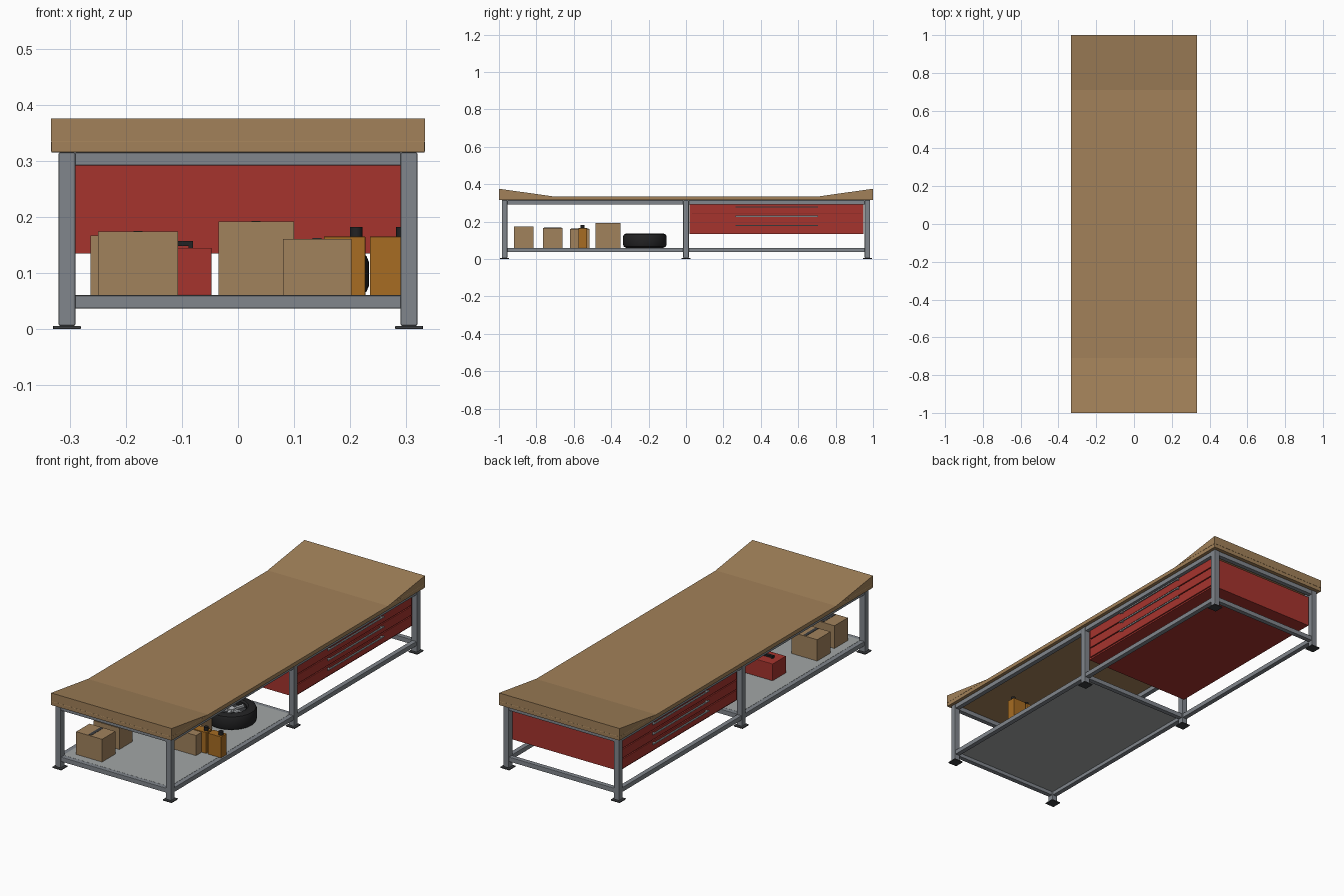
import bpy, bmesh, math
from mathutils import Vector

if "Cube" in bpy.data.objects:
    bpy.data.objects.remove(bpy.data.objects["Cube"])


def mat(name, r, g, b):
    m = bpy.data.materials.new(name)
    m.diffuse_color = (r, g, b, 1)
    m.use_nodes = True
    m.node_tree.nodes["Principled BSDF"].inputs["Base Color"].default_value = m.diffuse_color
    return m


WOOD = mat("wood", .36, .22, .10)
CARD = mat("cardboard", .355, .223, .108)
STEEL = mat("steel", .22, .24, .265)
SHELF = mat("shelf grey", .36, .385, .385)
DARK = mat("dark grey", .045, .048, .052)
BLACK = mat("black rubber", .016, .016, .017)
RED = mat("red paint", .38, .034, .027)
ORANGE = mat("orange plastic", .385, .15, .016)
CHROME = mat("light metal", .50, .52, .54)


def finish(name, bm, m, bevel=0):
    bmesh.ops.recalc_face_normals(bm, faces=bm.faces)
    me = bpy.data.meshes.new(name)
    bm.to_mesh(me)
    bm.free()
    me.materials.append(m)
    ob = bpy.data.objects.new(name, me)
    bpy.context.collection.objects.link(ob)
    if bevel:
        mod = ob.modifiers.new("bevel", 'BEVEL')
        mod.width, mod.segments = bevel, 2
    return ob


def box(name, x0, x1, y0, y1, z0, z1, m, bevel=0):
    bm = bmesh.new()
    bmesh.ops.create_cube(bm, size=1)
    for v in bm.verts:
        v.co = Vector(((x0 + x1) / 2 + v.co.x * (x1 - x0),
                       (y0 + y1) / 2 + v.co.y * (y1 - y0),
                       (z0 + z1) / 2 + v.co.z * (z1 - z0)))
    return finish(name, bm, m, bevel)


def cyl(name, x, y, z0, z1, r, m, n=24):
    bm = bmesh.new()
    bmesh.ops.create_cone(bm, cap_ends=True, segments=n, radius1=r, radius2=r, depth=z1 - z0)
    bmesh.ops.translate(bm, verts=bm.verts, vec=(x, y, (z0 + z1) / 2))
    return finish(name, bm, m)


# table top with a rising wedge at each end
box("table_top", -.333, .333, -1, 1, .315, .335, WOOD, .0015)
for s, end in ((-1, "front"), (1, "back")):
    bm = bmesh.new()
    prof = [(s * .71, .335), (s * 1, .335), (s * 1, .376)]
    f = bm.faces.new([bm.verts.new((-.333, y, z)) for y, z in prof])
    ext = bmesh.ops.extrude_face_region(bm, geom=[f])
    bmesh.ops.translate(bm, vec=(.666, 0, 0),
                        verts=[g for g in ext["geom"] if isinstance(g, bmesh.types.BMVert)])
    finish(end + "_ramp", bm, WOOD)

# steel frame: legs, feet, long rails and cross rails
for y, row in ((-.97, "front"), (0, "middle"), (.97, "back")):
    for s, side in ((-1, "left"), (1, "right")):
        x = s * .305
        box(f"{row}_{side}_leg", x - .015, x + .015, y - .015, y + .015, .006, .315, STEEL, .003)
        box(f"{row}_{side}_foot", x - .025, x + .025, y - .025, y + .025, 0, .006, DARK, .002)
    for z, lev in ((.037, "lower"), (.292, "upper")):
        box(f"{row}_{lev}_cross_rail", -.291, .291, y - .012, y + .012, z, z + .023, STEEL, .002)
for s, side in ((-1, "left"), (1, "right")):
    for z, lev in ((.037, "lower"), (.292, "upper")):
        for y0, half in ((-.956, "front"), (.014, "back")):
            x = s * .305
            box(f"{side}_{half}_{lev}_rail", x - .012, x + .012, y0, y0 + .942,
                z, z + .023, STEEL, .002)

# shelf in the front bay
box("shelf", -.294, .294, -.96, -.01, .055, .0605, SHELF)

# drawer cabinet with three drawers and handles on each side
box("cabinet", -.296, .296, .02, .95, .135, .292, RED)
for s, side in ((-1, "left"), (1, "right")):
    for i, (z0, z1) in enumerate(((.142, .190), (.195, .239), (.244, .289))):
        xa, xb = sorted((s * .296, s * .303))
        box(f"{side}_drawer_{i}", xa, xb, .032, .938, z0, z1, RED, .001)
        xa, xb = sorted((s * .309, s * .315))
        box(f"{side}_handle_{i}", xa, xb, .265, .705, z1 - .013, z1 - .007, CHROME)
        for y in (.275, .69):
            xa, xb = sorted((s * .302, s * .310))
            box(f"{side}_handle_post_{i}", xa, xb, y, y + .006, z1 - .013, z1 - .007, CHROME)

# cardboard boxes with a dark tape strip
for i, (x0, x1, y0, y1, z) in enumerate((
        (-.25, -.107, -.92, -.815, .174), (-.263, -.12, -.765, -.66, .167),
        (-.035, .1, -.485, -.35, .192), (.08, .202, -.62, -.515, .161))):
    box(f"carton_{i}", x0, x1, y0, y1, .06, z, CARD)
    xc = (x0 + x1) / 2
    box(f"carton_tape_{i}", xc - .008, xc + .008, y0 + .006, y1 - .006, z - .001, z + .0012, DARK)

# red toolbox with a black carrying handle
box("toolbox", -.22, -.047, -.475, -.37, .06, .145, RED, .002)
box("toolbox_grip", -.187, -.08, -.43, -.415, .148, .157, BLACK)
for x in (-.187, -.088):
    box("toolbox_grip_post", x, x + .008, -.43, -.415, .144, .15, BLACK)

# orange fluid cans with black caps
for i, x in enumerate((.153, .235)):
    box(f"can_{i}", x, x + .074, -.575, -.53, .06, .165, ORANGE, .001)
    cyl(f"can_cap_{i}", x + .058, -.5525, .164, .182, .011, BLACK, 16)

# spare tyre lying flat: revolved profile
TX, TY, TZ = .117, -.22, .0985
bm = bmesh.new()
prof = [(.070, -.030), (.078, -.037), (.100, -.038), (.112, -.032), (.117, -.020),
        (.117, .020), (.112, .032), (.100, .038), (.078, .037), (.070, .030)]
rings = []
N = 40
for k in range(N):
    a = 2 * math.pi * k / N
    rings.append([bm.verts.new((TX + r * math.cos(a), TY + r * math.sin(a), TZ + z))
                  for r, z in prof])
for k in range(N):
    p, q = rings[k], rings[(k + 1) % N]
    for j in range(len(prof)):
        j2 = (j + 1) % len(prof)
        bm.faces.new((p[j], q[j], q[j2], p[j2]))
tyre = finish("tyre", bm, BLACK)

# wheel disc, hub and spokes
cyl("wheel_disc", TX, TY, TZ - .025, TZ + .012, .071, DARK, 40)
cyl("wheel_hub", TX, TY, TZ, TZ + .026, .018, CHROME)
for k in range(5):
    bm = bmesh.new()
    bmesh.ops.create_cube(bm, size=1)
    a = 2 * math.pi * k / 5
    for v in bm.verts:
        r, t = .043 + v.co.x * .054, v.co.y * .014
        v.co = Vector((TX + r * math.cos(a) - t * math.sin(a),
                       TY + r * math.sin(a) + t * math.cos(a), TZ + .016 + v.co.z * .012))
    finish(f"wheel_spoke_{k}", bm, CHROME)

# smooth the round parts
for ob in bpy.data.objects:
    ob.select_set(ob.name.startswith(("tyre", "wheel_disc", "wheel_hub", "can_cap")))
bpy.context.view_layer.objects.active = tyre
bpy.ops.object.shade_smooth_by_angle(angle=math.radians(35))
